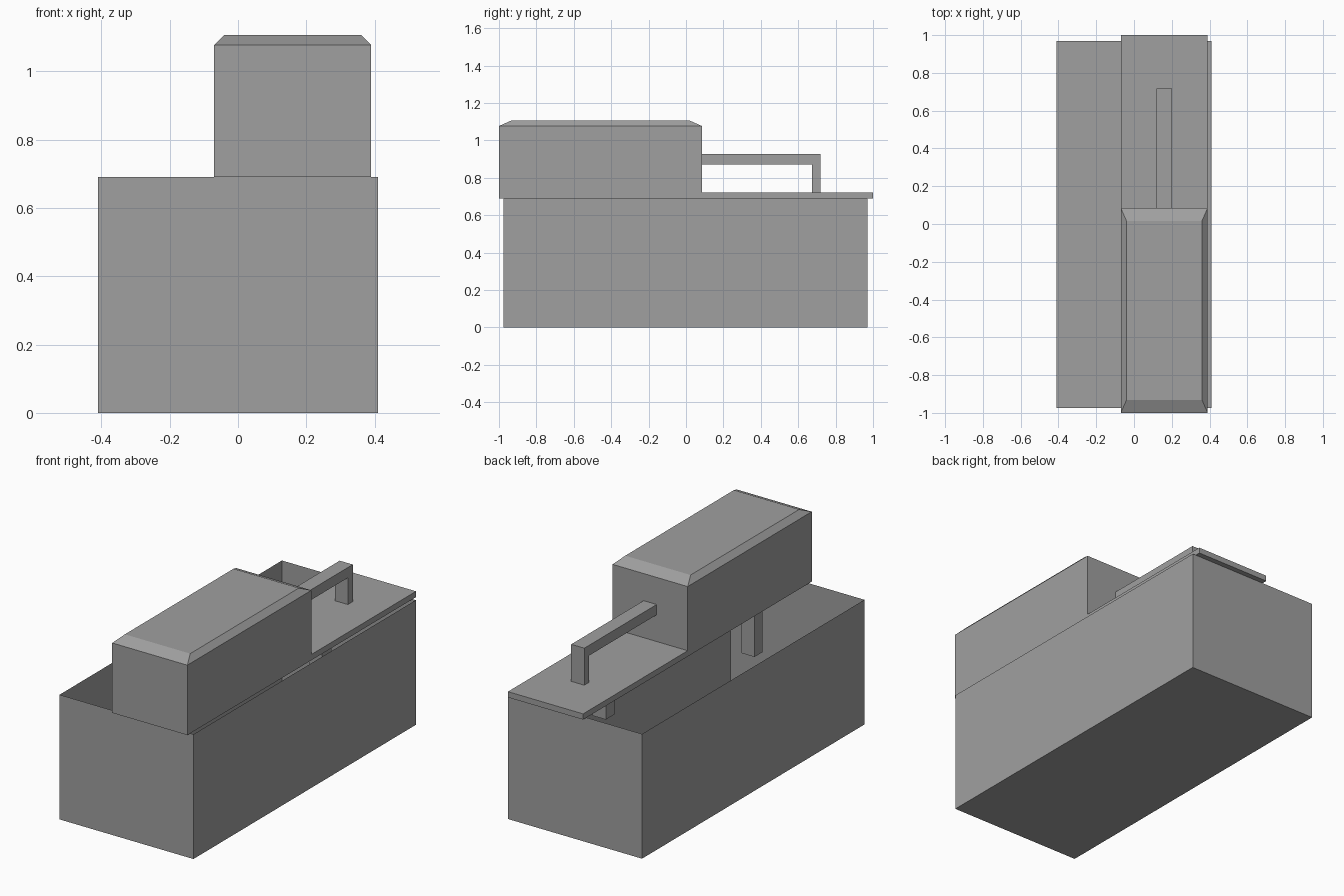
import bpy
import bmesh
from mathutils import Vector

if "Cube" in bpy.data.objects:
    bpy.data.objects.remove(bpy.data.objects["Cube"], do_unlink=True)

GREY = (0.35, 0.35, 0.35, 1.0)
mat = bpy.data.materials.new("plain_grey")
mat.use_nodes = True
mat.diffuse_color = GREY
mat.node_tree.nodes["Principled BSDF"].inputs["Base Color"].default_value = GREY


def finish(name, bm):
    bmesh.ops.recalc_face_normals(bm, faces=bm.faces)
    mesh = bpy.data.meshes.new(name)
    bm.to_mesh(mesh)
    bm.free()
    mesh.materials.append(mat)
    obj = bpy.data.objects.new(name, mesh)
    bpy.context.collection.objects.link(obj)
    return obj


def box_bmesh(x, y, z):
    """Box spanning the given (low, high) ranges."""
    bm = bmesh.new()
    bmesh.ops.create_cube(bm, size=1)
    for v in bm.verts:
        v.co = Vector([lo + (c + 0.5) * (hi - lo) for c, (lo, hi) in zip(v.co, (x, y, z))])
    return bm


def extrude_profile(name, points, x):
    """Extrude a side profile of (y, z) points across the x range."""
    bm = bmesh.new()
    face = bm.faces.new([bm.verts.new((x[0], y, z)) for y, z in points])
    out = bmesh.ops.extrude_face_region(bm, geom=[face])
    moved = [g for g in out["geom"] if isinstance(g, bmesh.types.BMVert)]
    bmesh.ops.translate(bm, verts=moved, vec=(x[1] - x[0], 0, 0))
    return finish(name, bm)


LID_X = (-0.07, 0.39)
BAR_X = (0.12, 0.20)
RIM = 0.69

# Open tub: thin sheet walls and a floor, no top
bm = box_bmesh((-0.41, 0.41), (-0.975, 0.97), (0, RIM))
bm.normal_update()
bmesh.ops.delete(bm, geom=[f for f in bm.faces if f.normal.z > 0.9], context="FACES_ONLY")
finish("open_tub", bm)

# Raised block on the front half of the lid, with a chamfered top
bm = box_bmesh(LID_X, (-1, 0.085), (RIM, 1.077))
bm.normal_update()
top = next(f for f in bm.faces if f.normal.z > 0.9)
new = bmesh.ops.extrude_face_region(bm, geom=[top])
bmesh.ops.delete(bm, geom=[top], context="FACES_ONLY")
centre = Vector((0.16, -0.4575, 0))
for v in [g for g in new["geom"] if isinstance(g, bmesh.types.BMVert)]:
    v.co.x += -0.03 if v.co.x > centre.x else 0.03
    v.co.y += -0.068 if v.co.y > centre.y else 0.068
    v.co.z = 1.107
finish("lid_block", bm)

# Thin plate on the back half of the lid
finish("lid_plate", box_bmesh(LID_X, (0.085, 1), (RIM, 0.722)))

# Handle bar running from the block and bending down to the plate
extrude_profile("handle", [(0.085, 0.87), (0.675, 0.87), (0.675, 0.722),
                           (0.718, 0.722), (0.718, 0.927), (0.085, 0.927)], BAR_X)

# Pegs hanging under the lid inside the tub
for name, y, bottom in (("front_peg", (-0.84, -0.77), 0.31),
                        ("back_peg", (0.45, 0.53), 0.46)):
    finish(name, box_bmesh(BAR_X, y, (bottom, RIM)))
